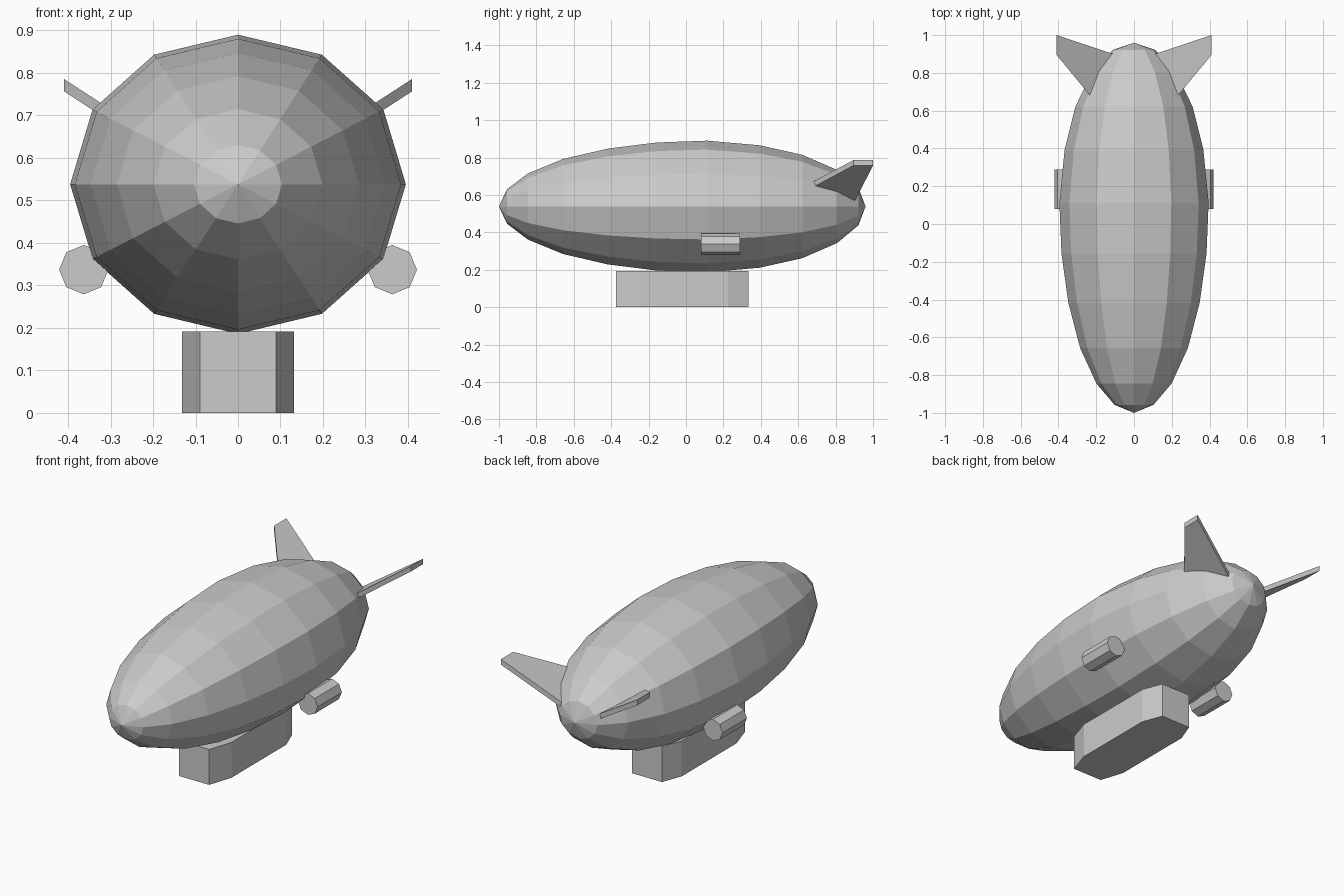
import bpy, bmesh
from math import sin, cos, pi

cube = bpy.data.objects.get("Cube")
if cube:
    bpy.data.objects.remove(cube, do_unlink=True)

grey = bpy.data.materials.new("light grey")
grey.use_nodes = True
GREY = (0.6, 0.6, 0.6, 1)
grey.diffuse_color = GREY
grey.node_tree.nodes["Principled BSDF"].inputs["Base Color"].default_value = GREY


def finish(name, bm):
    """Turn a bmesh into a flat-shaded object."""
    bmesh.ops.recalc_face_normals(bm, faces=bm.faces)
    mesh = bpy.data.meshes.new(name)
    bm.to_mesh(mesh)
    bm.free()
    mesh.materials.append(grey)
    obj = bpy.data.objects.new(name, mesh)
    bpy.context.collection.objects.link(obj)
    return obj


def prism(name, outline, offset):
    """Closed solid from an outline swept along an offset."""
    bm = bmesh.new()
    a = [bm.verts.new(p) for p in outline]
    b = [bm.verts.new([c + d for c, d in zip(p, offset)]) for p in outline]
    bm.faces.new(a)
    bm.faces.new(b)
    for i in range(len(a)):
        j = (i + 1) % len(a)
        bm.faces.new((a[i], a[j], b[j], b[i]))
    return finish(name, bm)


# Envelope: twelve-sided rings along y, closed to a point at both ends
SIDES, CENTRE_Z, RADIUS_X, RADIUS_Z = 12, 0.538, 0.395, 0.352
PROFILE = [(-0.957, 0.262), (-0.845, 0.503), (-0.657, 0.722), (-0.417, 0.88),
           (-0.157, 0.972), (0.112, 1), (0.393, 0.93), (0.622, 0.785),
           (0.808, 0.555), (0.922, 0.285)]
bm = bmesh.new()
rings = []
for y, s in PROFILE:
    rings.append([bm.verts.new((RADIUS_X * s * cos(2 * pi * i / SIDES), y,
                                CENTRE_Z + RADIUS_Z * s * sin(2 * pi * i / SIDES)))
                  for i in range(SIDES)])
nose = bm.verts.new((0, -1, CENTRE_Z))
tail = bm.verts.new((0, 0.96, CENTRE_Z))
for i in range(SIDES):
    j = (i + 1) % SIDES
    for r, q in zip(rings, rings[1:]):
        bm.faces.new((r[i], r[j], q[j], q[i]))
    bm.faces.new((nose, rings[0][j], rings[0][i]))
    bm.faces.new((tail, rings[-1][i], rings[-1][j]))
finish("envelope", bm)

# Gondola: box with chamfered corners at front and back
half = [(0.09, -0.375), (0.132, -0.245), (0.132, 0.225), (0.09, 0.335)]
plan = half + [(-x, y) for x, y in reversed(half)]
prism("gondola", [(x, y, 0) for x, y in plan], (0, 0, 0.192))

for side, label in ((1, "left"), (-1, "right")):
    # Engine pod: octagonal cylinder along y
    pod = [(side * 0.363 + 0.058 * cos(pi * i / 4), 0.08,
            0.337 + 0.058 * sin(pi * i / 4)) for i in range(8)]
    prism(label + "_engine", pod, (0, 0.208, 0))

    # Tail fin: swept slab rising outwards, rooted inside the envelope
    fin = [(0.41, 0.895), (0.41, 1.0), (0.05, 0.88), (0.18, 0.616)]
    prism(label + "_fin",
          [(side * x, y, 0.757 - 0.65 * (0.41 - x)) for x, y in fin],
          (0, 0, 0.029))
